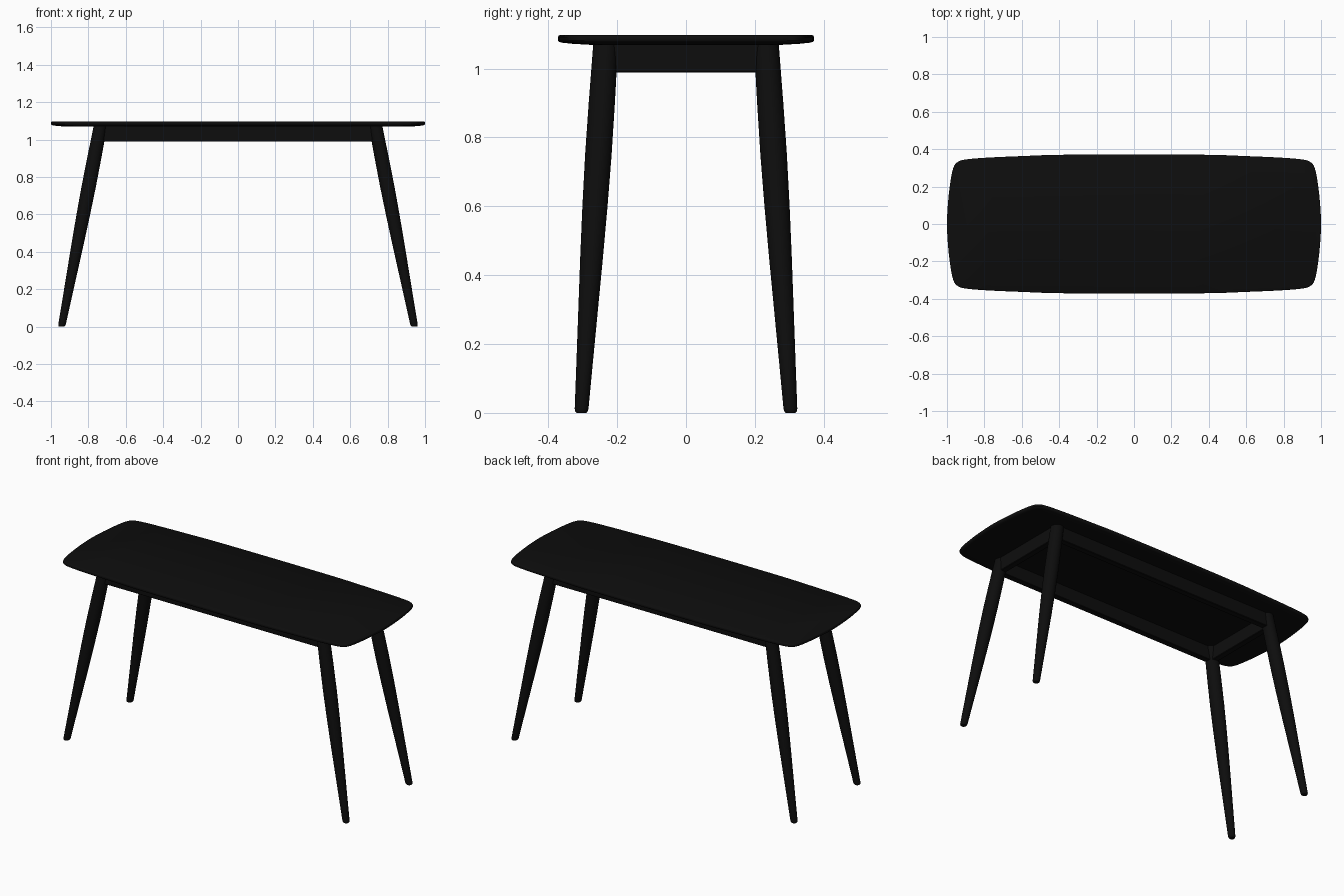
import bpy, bmesh, math
from mathutils import Vector

if "Cube" in bpy.data.objects:
    bpy.data.objects.remove(bpy.data.objects["Cube"])

black = bpy.data.materials.new("black_paint")
black.diffuse_color = (0.004, 0.004, 0.004, 1)
black.use_nodes = True
black.node_tree.nodes["Principled BSDF"].inputs["Base Color"].default_value = black.diffuse_color


def loft(name, rings, mirror=(False, False), angle=40):
    """Skin a stack of equal-length point rings, capped at both ends."""
    bm = bmesh.new()
    loops = [[bm.verts.new(p) for p in ring] for ring in rings]
    n = len(loops[0])
    for a, b in zip(loops, loops[1:]):
        for i in range(n):
            j = (i + 1) % n
            bm.faces.new((a[i], a[j], b[j], b[i]))
    bm.faces.new(loops[0][::-1])
    bm.faces.new(loops[-1])
    bmesh.ops.recalc_face_normals(bm, faces=bm.faces)
    me = bpy.data.meshes.new(name)
    bm.to_mesh(me)
    bm.free()
    ob = bpy.data.objects.new(name, me)
    bpy.context.collection.objects.link(ob)
    me.materials.append(black)
    if any(mirror):
        m = ob.modifiers.new("mirror", 'MIRROR')
        m.use_axis = (mirror[0], mirror[1], False)
    bpy.ops.object.select_all(action='DESELECT')
    ob.select_set(True)
    bpy.context.view_layer.objects.active = ob
    bpy.ops.object.shade_smooth_by_angle(angle=math.radians(angle))
    return ob


def smooth_loop(pts, steps=4):
    """Closed Catmull-Rom curve through 2D points."""
    out, n = [], len(pts)
    for i in range(n):
        p0, p1, p2, p3 = (Vector(pts[(i + k) % n]) for k in (-1, 0, 1, 2))
        for s in range(steps):
            t = s / steps
            out.append(0.5 * (2 * p1 + (p2 - p0) * t
                              + (2 * p0 - 5 * p1 + 4 * p2 - p3) * t ** 2
                              + (3 * p1 - p0 - 3 * p2 + p3) * t ** 3))
    return out


# Table top: bowed outline, thin edge, underside chamfered towards the rim
quarter = [(1, 0), (0.994, 0.12), (0.981, 0.23), (0.966, 0.3), (0.945, 0.33),
           (0.9, 0.345), (0.78, 0.355), (0.6, 0.363), (0.4, 0.37), (0, 0.372)]
half = quarter + [(-x, y) for x, y in quarter[-2::-1]]
outline = smooth_loop(half + [(-x, -y) for x, y in half[1:-1]])
edge = [(0.09, 1.069), (0.04, 1.072), (0.012, 1.075), (0.003, 1.078), (0, 1.082),
        (0, 1.091), (0.002, 1.095), (0.006, 1.097)]
loft("table_top", [[(p.x * (1 - d), p.y * (1 - d / 0.372), z) for p in outline]
                   for d, z in edge])

# Splayed round legs, swelling in the middle and tapering to the foot
foot, head = Vector((0.943, 0.304, 0)), Vector((0.735, 0.233, 1.075))
profile = [(0, 0.014), (0.004, 0.018), (0.012, 0.02), (0.15, 0.024), (0.3, 0.0285),
           (0.45, 0.033), (0.6, 0.0365), (0.75, 0.0385), (0.9, 0.038), (1.075, 0.036)]
rings = []
for z, r in profile:
    c = foot.lerp(head, z / 1.075)
    rings.append([(c.x + r * math.cos(a), c.y + r * math.sin(a), z)
                  for a in (math.tau * k / 32 for k in range(32))])
loft("legs", rings, (True, True))


def rail(name, cx, cy, hx, hy, mirror):
    """Apron board between two legs, mirrored to the other side."""
    def ring(z, d):
        return [(cx + sx * (hx - d), cy + sy * (hy - d), z)
                for sx, sy in ((-1, -1), (1, -1), (1, 1), (-1, 1))]
    loft(name, [ring(0.989, 0.003), ring(0.992, 0), ring(1.075, 0)], mirror, 30)


# Apron rails
rail("long_rails", 0, 0.238, 0.735, 0.018, (False, True))
rail("end_rails", 0.745, 0, 0.018, 0.232, (True, False))
